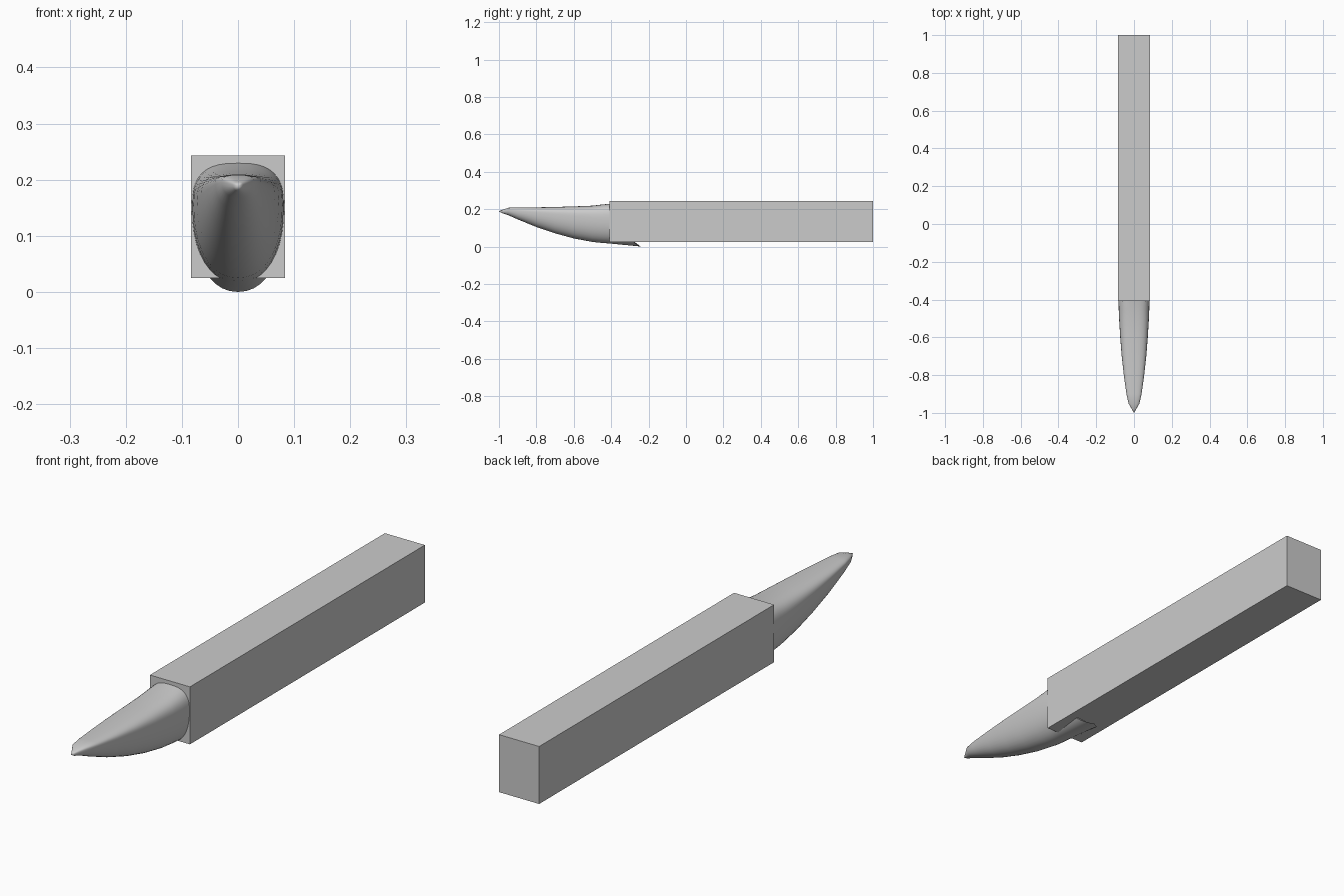
import bpy, bmesh
from math import sin, cos, pi

if "Cube" in bpy.data.objects:
    bpy.data.objects.remove(bpy.data.objects["Cube"])

def finish(name, bm):
    bmesh.ops.recalc_face_normals(bm, faces=bm.faces)
    mesh = bpy.data.meshes.new(name)
    bm.to_mesh(mesh)
    bm.free()
    obj = bpy.data.objects.new(name, mesh)
    bpy.context.collection.objects.link(obj)
    return obj

# Long square body
bm = bmesh.new()
bmesh.ops.create_cube(bm, size=1)
for v in bm.verts:
    v.co = (v.co.x * 0.168, v.co.y * 1.408 + 0.296, v.co.z * 0.218 + 0.134)
finish("body", bm)

# Nose stations: y, half width, bottom z, widest z, top z
STATIONS = [
    (-0.985, 0.009, 0.180, 0.190, 0.196),
    (-0.95, 0.029, 0.168, 0.196, 0.208),
    (-0.90, 0.040, 0.146, 0.192, 0.209),
    (-0.80, 0.054, 0.105, 0.183, 0.210),
    (-0.70, 0.065, 0.071, 0.174, 0.212),
    (-0.60, 0.073, 0.044, 0.164, 0.215),
    (-0.50, 0.079, 0.025, 0.156, 0.219),
    (-0.45, 0.081, 0.020, 0.152, 0.225),
    (-0.41, 0.082, 0.017, 0.150, 0.229),
]
SIDES = 40

def section(width, low, mid, high):
    """Rounded hull section with a flatter top than bottom."""
    pts = []
    for i in range(SIDES):
        a = 2 * pi * i / SIDES
        c, s = cos(a), sin(a)
        e = 2 / 2.8 if s > 0 else 2 / 2.2
        x = width * abs(c) ** e * (1 if c > 0 else -1)
        h = abs(s) ** e
        pts.append((x, mid + h * (high - mid) if s > 0 else mid - h * (mid - low)))
    return pts

# Pointed nose with a slanted rear end tucked into the body
bm = bmesh.new()
rings = [[bm.verts.new((x, y, z)) for x, z in section(w, lo, mid, hi)]
         for y, w, lo, mid, hi in STATIONS]
rear = []
for x, z in section(0.082, 0.0, 0.145, 0.230):
    t = max(0, z / 0.230)
    rear.append(bm.verts.new((x, -0.235 - 0.17 * t ** 0.6, z)))
rings.append(rear)
for a, b in zip(rings, rings[1:]):
    for i in range(SIDES):
        j = (i + 1) % SIDES
        bm.faces.new((a[i], a[j], b[j], b[i]))
tip = bm.verts.new((0, -1, 0.189))
for i in range(SIDES):
    bm.faces.new((tip, rings[0][(i + 1) % SIDES], rings[0][i]))
bm.faces.new(rear)
nose = finish("nose", bm)
bpy.context.view_layer.objects.active = nose
nose.select_set(True)
bpy.ops.object.shade_smooth_by_angle(angle=0.6)
